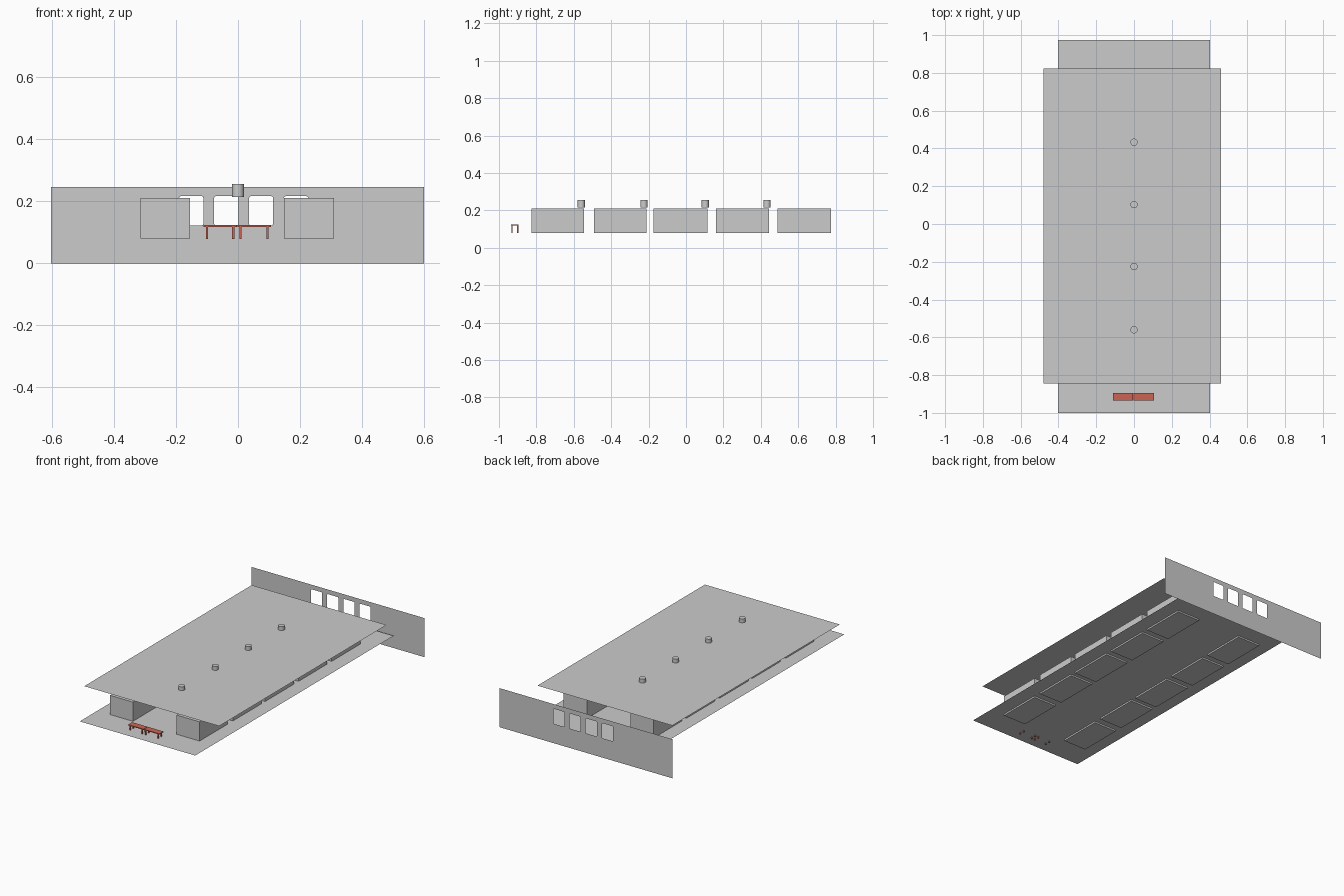
import bpy, bmesh, math
from mathutils import Vector, Matrix

if "Cube" in bpy.data.objects:
    bpy.data.objects.remove(bpy.data.objects["Cube"])


def material(name, rgb):
    m = bpy.data.materials.new(name)
    m.diffuse_color = (*rgb, 1)
    m.use_nodes = True
    m.node_tree.nodes["Principled BSDF"].inputs["Base Color"].default_value = m.diffuse_color
    return m


GREY = material("light grey", (0.6, 0.6, 0.6))
RED = material("brick red", (0.60, 0.13, 0.09))


def finish(name, bm, mat):
    me = bpy.data.meshes.new(name)
    bm.to_mesh(me)
    bm.free()
    me.materials.append(mat)
    ob = bpy.data.objects.new(name, me)
    bpy.context.collection.objects.link(ob)
    return ob


def add_box(bm, x0, x1, y0, y1, z0, z1):
    size = Matrix.Diagonal((x1 - x0, y1 - y0, z1 - z0, 1))
    mid = Matrix.Translation(((x0 + x1) / 2, (y0 + y1) / 2, (z0 + z1) / 2))
    bmesh.ops.create_cube(bm, size=1, matrix=mid @ size)


def sheet(name, x0, x1, y0, y1, z):
    bm = bmesh.new()
    bm.faces.new([bm.verts.new(p) for p in
                  ((x0, y0, z), (x1, y0, z), (x1, y1, z), (x0, y1, z))])
    finish(name, bm, GREY)


# Floor and roof sheets
sheet("floor", -0.403, 0.402, -1.0, 0.975, 0.09)
sheet("roof", -0.48, 0.46, -0.845, 0.822, 0.232)

# Two rows of five blocks
for i, (y0, y1) in enumerate([(-0.825, -0.545), (-0.493, -0.21), (-0.173, 0.115),
                              (0.16, 0.445), (0.49, 0.775)]):
    for side, x0, x1 in (("left", -0.315, -0.155), ("right", 0.149, 0.31)):
        bm = bmesh.new()
        add_box(bm, x0, x1, y0, y1, 0.08, 0.211)
        finish(f"{side}_block_{i + 1}", bm, GREY)

# Roof vents, passing through the roof sheet
for i, y in enumerate((-0.56, -0.225, 0.103, 0.433)):
    bm = bmesh.new()
    bmesh.ops.create_cone(bm, cap_ends=True, segments=32, radius1=0.019, radius2=0.019,
                          depth=0.042, matrix=Matrix.Translation((0, y, 0.235)))
    vent = finish(f"roof_vent_{i + 1}", bm, GREY)
    bpy.context.view_layer.objects.active = vent
    vent.select_set(True)
    bpy.ops.object.shade_smooth_by_angle()
    vent.select_set(False)


# Back wall with four window openings with softened corners
def loop(bm, pts):
    vs = [bm.verts.new((x, 0.998, z)) for x, z in pts]
    return [bm.edges.new((vs[i - 1], vs[i])) for i in range(len(vs))]


def soft_rect(x0, x1, z0, z1, r):
    pts = []
    for k, (cx, cz) in enumerate(((x1 - r, z1 - r), (x0 + r, z1 - r),
                                  (x0 + r, z0 + r), (x1 - r, z0 + r))):
        for s in range(3):
            a = math.pi / 2 * (k + s / 2)
            pts.append((cx + r * math.cos(a), cz + r * math.sin(a)))
    return pts


bm = bmesh.new()
edges = loop(bm, [(-0.603, 0), (0.6, 0), (0.6, 0.246), (-0.603, 0.246)])
for i in range(4):
    x = -0.19 + i * 0.1127
    edges += loop(bm, soft_rect(x, x + 0.078, 0.122, 0.217, 0.006))
bmesh.ops.triangle_fill(bm, use_beauty=True, use_dissolve=False, edges=edges,
                        normal=Vector((0, -1, 0)))
finish("back_wall", bm, GREY)

# Two benches side by side in front
for name, x0, x1 in (("left_bench", -0.111, -0.004), ("right_bench", -0.002, 0.107)):
    bm = bmesh.new()
    add_box(bm, x0, x1, -0.935, -0.895, 0.118, 0.123)
    for lx in (x0 + 0.007, x1 - 0.015):
        for ly in (-0.934, -0.903):
            add_box(bm, lx, lx + 0.007, ly, ly + 0.007, 0.079, 0.118)
    finish(name, bm, RED)
